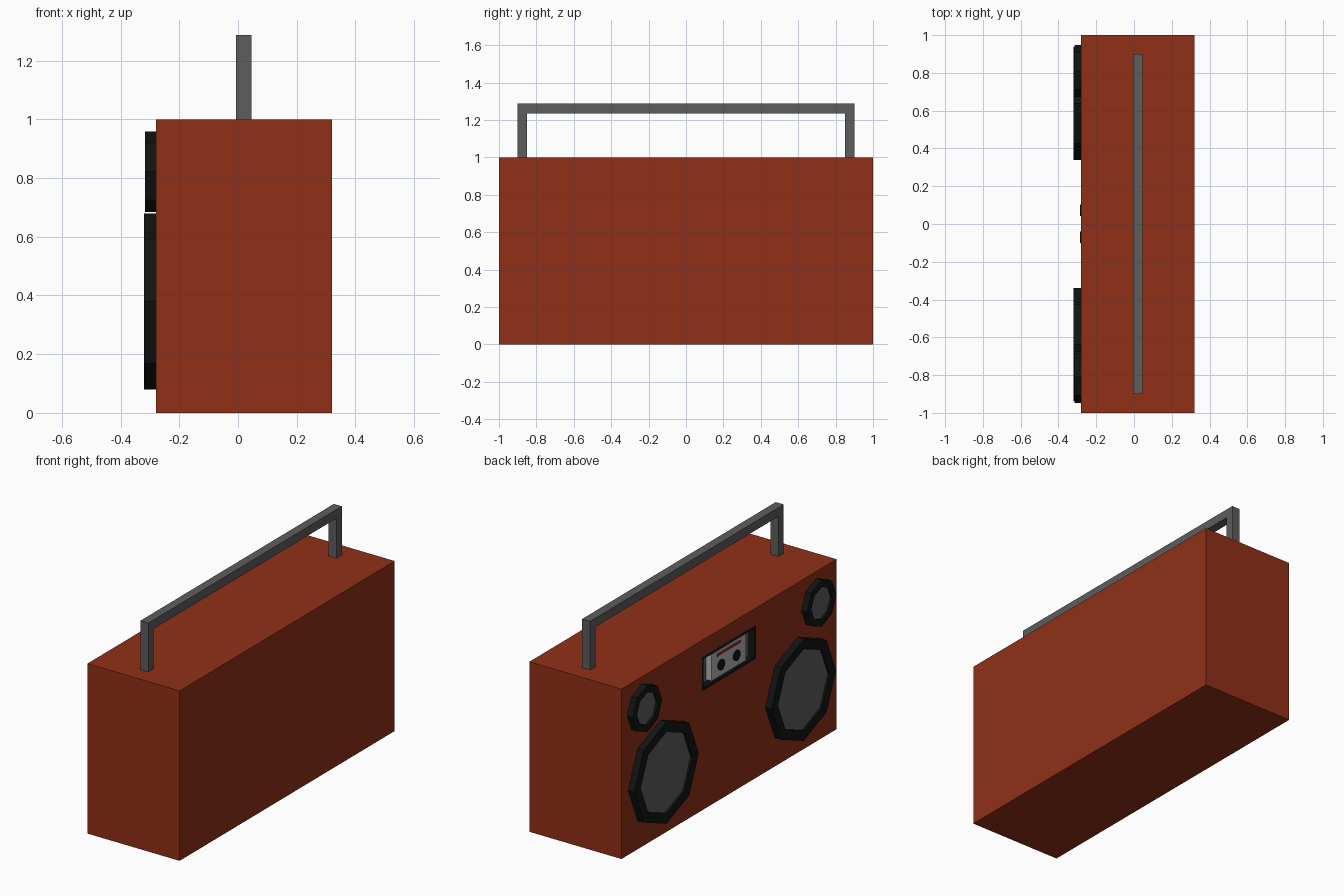
import bpy, bmesh
from math import cos, sin, pi

if "Cube" in bpy.data.objects:
    bpy.data.objects.remove(bpy.data.objects["Cube"])


def material(name, rgb):
    m = bpy.data.materials.new(name)
    m.diffuse_color = (*rgb, 1)
    m.use_nodes = True
    m.node_tree.nodes["Principled BSDF"].inputs["Base Color"].default_value = m.diffuse_color
    return m


RED = material("red_case", (0.28, 0.03, 0.009))
BLACK = material("black_plastic", (0.006, 0.007, 0.007))
GREY = material("dark_grey", (0.11, 0.11, 0.11))
SILVER = material("silver", (0.45, 0.45, 0.45))


def finish(name, bm, mat):
    bmesh.ops.recalc_face_normals(bm, faces=bm.faces)
    me = bpy.data.meshes.new(name)
    bm.to_mesh(me)
    bm.free()
    ob = bpy.data.objects.new(name, me)
    if mat:
        me.materials.append(mat)
    bpy.context.collection.objects.link(ob)
    return ob


def box(name, x, y, z, mat):
    bm = bmesh.new()
    bmesh.ops.create_cube(bm, size=1)
    for v in bm.verts:
        for i, (lo, hi) in enumerate((x, y, z)):
            v.co[i] = lo if v.co[i] < 0 else hi
    return finish(name, bm, mat)


def prism(name, pts, x0, x1, mat):
    """Extrude a (y, z) outline from x0 to x1."""
    bm = bmesh.new()
    f = bm.faces.new([bm.verts.new((x0, y, z)) for y, z in pts])
    r = bmesh.ops.extrude_face_region(bm, geom=[f])
    for v in r["geom"]:
        if isinstance(v, bmesh.types.BMVert):
            v.co.x = x1
    return finish(name, bm, mat)


def circle(y, z, r, n):
    return [(y + r * cos(2 * pi * i / n), z + r * sin(2 * pi * i / n)) for i in range(n)]


def ring(name, y, z, r_out, r_in, x_face, mat):
    """Octagonal speaker rim, as a closed loop of quads."""
    bm = bmesh.new()
    loops = [[bm.verts.new((x, *p)) for p in circle(y, z, r, 8)]
             for x, r in ((FACE, r_out), (x_face, r_out), (x_face, r_in), (FACE, r_in))]
    for k in range(4):
        a, b = loops[k], loops[(k + 1) % 4]
        for i in range(8):
            j = (i + 1) % 8
            bm.faces.new((a[i], a[j], b[j], b[i]))
    return finish(name, bm, mat)


FACE = -0.28   # speaker side of the case
BACK = -0.24   # floor of the cassette bay

# case with the cassette bay cut out
case = box("case", (FACE, 0.32), (-1, 1), (0, 1), RED)
cutter = box("bay_cutter", (FACE - 0.1, BACK), (-0.25, 0.25), (0.70, 0.90), None)
cutter.hide_render = True
cutter.display_type = 'WIRE'
cut = case.modifiers.new("bay", 'BOOLEAN')
cut.operation = 'DIFFERENCE'
cut.solver = 'EXACT'
cut.object = cutter

# handle
prism("handle", [(-0.9, 1), (-0.9, 1.287), (0.9, 1.287), (0.9, 1),
                 (0.85, 1), (0.85, 1.235), (-0.85, 1.235), (-0.85, 1)],
      -0.006, 0.046, GREY)

# speakers on both sides
for side, s in (("left", 1), ("right", -1)):
    for kind, y, z, r_out, r_in, xf in (("woofer", 0.638, 0.38, 0.30, 0.24, -0.32),
                                        ("tweeter", 0.81, 0.822, 0.137, 0.096, -0.316)):
        ring(f"{side}_{kind}_rim", s * y, z, r_out, r_in, xf, BLACK)
        prism(f"{side}_{kind}_cone", circle(s * y, z, r_in, 8), FACE, xf + 0.012, GREY)

# cassette bay lining
W = 0.015
box("bay_back", (BACK - 0.003, BACK), (-0.25, 0.25), (0.70, 0.90), GREY)
for name, y, z in (("bottom", (-0.25, 0.25), (0.70, 0.70 + W)),
                   ("top", (-0.25, 0.25), (0.90 - W, 0.90)),
                   ("left", (0.25 - W, 0.25), (0.70 + W, 0.90 - W)),
                   ("right", (-0.25, W - 0.25), (0.70 + W, 0.90 - W))):
    box("bay_frame_" + name, (FACE, BACK), y, z, BLACK)

# cassette with label stripe and two reels
box("cassette", (FACE + 0.002, BACK), (-0.16, 0.16), (0.725, 0.88), SILVER)
box("cassette_stripe", (FACE - 0.001, FACE + 0.003), (-0.11, 0.11), (0.85, 0.865), RED)
for name, y in (("left_reel", 0.073), ("right_reel", -0.07)):
    prism(name, circle(y, 0.79, 0.031, 16), FACE + 0.003, FACE - 0.005, BLACK)
